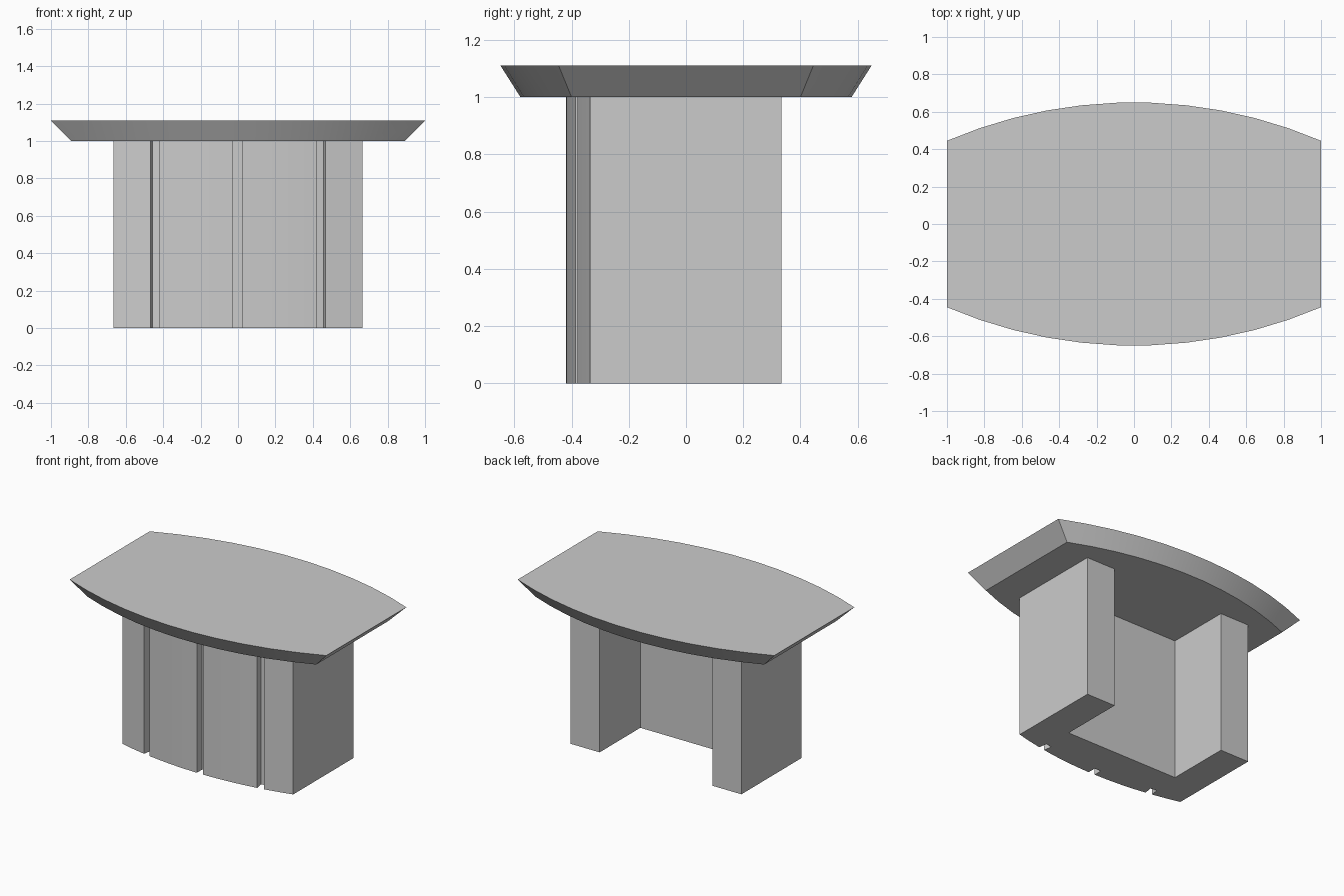
import bpy, bmesh, math

if "Cube" in bpy.data.objects:
    bpy.data.objects.remove(bpy.data.objects["Cube"])


def arc_y(x, half, end, mid):
    """Depth of a circular arc passing through (+-half, end) and (0, mid)."""
    sag = mid - end
    r = (half * half + sag * sag) / (2 * sag)
    return mid - r + math.sqrt(r * r - x * x)


def bowed_outline(half, end, mid, n=11):
    """Counter-clockwise outline with straight ends and bowed front and back."""
    sag = mid - end
    r = (half * half + sag * sag) / (2 * sag)
    a = math.asin(half / r)
    front = []
    for i in range(n + 1):
        t = -a + 2 * a * i / n
        front.append((r * math.sin(t), -(mid - r + r * math.cos(t))))
    return front + [(-x, -y) for x, y in front]


def loft(name, bottom, top, z0, z1):
    """Solid between two outlines with equal point counts."""
    bm = bmesh.new()
    lo = [bm.verts.new((x, y, z0)) for x, y in bottom]
    hi = [bm.verts.new((x, y, z1)) for x, y in top]
    n = len(lo)
    for i in range(n):
        j = (i + 1) % n
        bm.faces.new((lo[i], lo[j], hi[j], hi[i]))
    bm.faces.new(lo[::-1])
    bm.faces.new(hi)
    bmesh.ops.recalc_face_normals(bm, faces=bm.faces)
    mesh = bpy.data.meshes.new(name)
    bm.to_mesh(mesh)
    bm.free()
    obj = bpy.data.objects.new(name, mesh)
    bpy.context.collection.objects.link(obj)
    bpy.ops.object.select_all(action='DESELECT')
    obj.select_set(True)
    bpy.context.view_layer.objects.active = obj
    bpy.ops.object.shade_smooth_by_angle(angle=math.radians(15))
    return obj


# Bowed table top with bevelled underside
loft("table_top", bowed_outline(0.89, 0.40, 0.58),
     bowed_outline(1.0, 0.445, 0.65), 1.0, 1.11)

# Base: curved front with three radial grooves, two side legs, recessed back
HALF, END, MID, DEPTH = 0.665, 0.335, 0.42, 0.06
RADIUS = (HALF ** 2 + (MID - END) ** 2) / (2 * (MID - END))
grooves = [(-0.467, -0.42), (-0.027, 0.023), (0.42, 0.467)]


def front_point(x):
    return (x, -arc_y(x, HALF, END, MID))


profile = []
start = -HALF
for left, right in grooves + [(HALF, None)]:
    steps = max(2, round((left - start) / 0.09))
    profile += [front_point(start + (left - start) * i / steps)
                for i in range(steps + 1)]
    if right is not None:
        # groove floor, walls parallel to the local arc normal
        t = math.asin((left + right) / 2 / RADIUS)
        for x in (left, right):
            px, py = front_point(x)
            profile.append((px - DEPTH * math.sin(t), py + DEPTH * math.cos(t)))
        start = right
profile += [(HALF, 0.333), (0.44, 0.333), (0.44, -0.12),
            (-0.44, -0.12), (-0.44, 0.333), (-HALF, 0.333)]
loft("pedestal_base", profile, profile, 0.0, 1.0)
